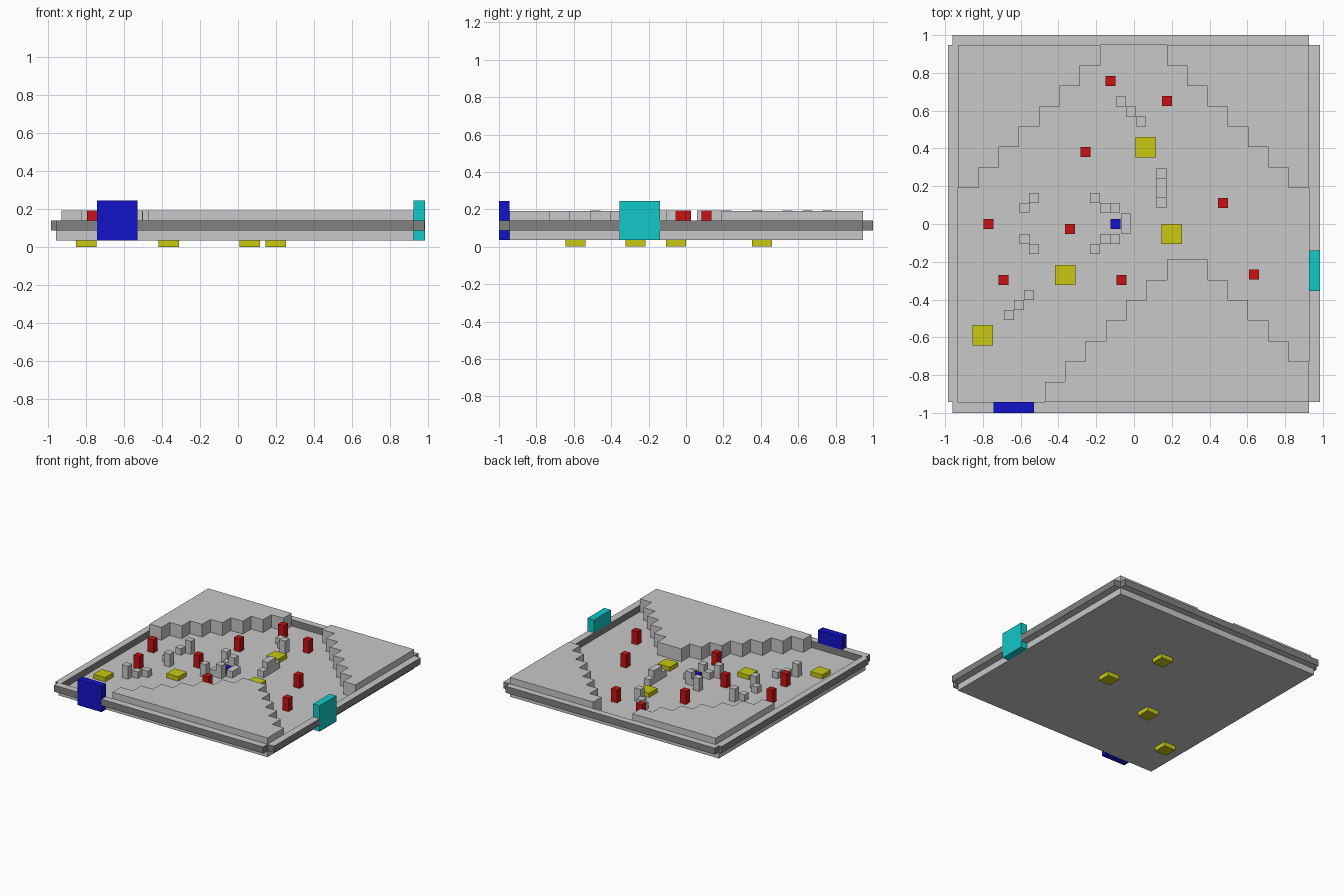
import bpy
import bmesh

cube = bpy.data.objects.get("Cube")
if cube:
    bpy.data.objects.remove(cube, do_unlink=True)


def material(name, r, g, b):
    mat = bpy.data.materials.new(name)
    mat.use_nodes = True
    mat.diffuse_color = (r, g, b, 1)
    mat.node_tree.nodes["Principled BSDF"].inputs["Base Color"].default_value = (r, g, b, 1)
    return mat


LOW, HIGH = 0.006, 0.58
stone = material("stone grey", HIGH, HIGH, HIGH)
dark = material("dark grey", 0.22, 0.22, 0.22)
red = material("red", HIGH, LOW, LOW)
blue = material("blue", LOW, LOW, HIGH)
cyan = material("cyan", LOW, HIGH, HIGH)
yellow = material("yellow", HIGH, HIGH, LOW)

# Shared levels and plan limits
V = 0.053                      # one block
STEP = 0.1075                  # one terrace step
BASE, FLOOR, RIM, TOP = 0.035, 0.087, 0.14, 0.192
LEFT, RIGHT, FRONT, BACK = -0.931, 0.926, -0.943, 0.947


def prism(name, outline, z0, z1, mat):
    """Extrude a plan outline between two heights."""
    bm = bmesh.new()
    face = bm.faces.new([bm.verts.new((x, y, z0)) for x, y in outline])
    ext = bmesh.ops.extrude_face_region(bm, geom=[face], use_keep_orig=True)
    for v in ext["geom"]:
        if isinstance(v, bmesh.types.BMVert):
            v.co.z = z1
    bmesh.ops.recalc_face_normals(bm, faces=bm.faces)
    mesh = bpy.data.meshes.new(name)
    bm.to_mesh(mesh)
    bm.free()
    mesh.materials.append(mat)
    obj = bpy.data.objects.new(name, mesh)
    bpy.context.collection.objects.link(obj)
    return obj


def box(name, x0, x1, y0, y1, z0, z1, mat):
    return prism(name, [(x0, y0), (x1, y0), (x1, y1), (x0, y1)], z0, z1, mat)


def block(name, x, y, height, mat, wide=V, deep=V):
    return box(name, x - wide / 2, x + wide / 2, y - deep / 2, y + deep / 2,
               FLOOR, FLOOR + height, mat)


def terrace(name, x0, dx, levels, edge):
    """Raised ground with one stair-stepped side and one straight side."""
    pts = [(x0, edge)]
    for i, y in enumerate(levels):
        pts += [(x0 + dx * i, y), (x0 + dx * (i + 1), y)]
    pts.append((x0 + dx * len(levels), edge))
    return prism(name, pts, FLOOR, TOP, stone)


# Floor slab
box("floor_slab", -0.96, RIGHT, FRONT, BACK, BASE, FLOOR, stone)

# Low rim with dark outward faces
rims = {
    "front_rim": (-0.96, RIGHT, -1.0, FRONT),
    "back_rim": (-0.96, RIGHT, BACK, 1.0),
    "right_rim": (-0.985, LEFT, FRONT, BACK),
    "left_rim": (RIGHT, 0.984, FRONT, BACK),
}
for name, area in rims.items():
    rim = box(name, *area, FLOOR, RIM, stone)
    rim.data.materials.append(dark)
    for p in rim.data.polygons:
        if abs(p.normal.z) < 0.5:
            p.material_index = 1

# Stepped raised ground
rise = [0.19 + 0.1083 * i for i in range(7)]
terrace("back_right_terrace", LEFT, STEP, rise, BACK)
terrace("back_left_terrace", RIGHT, -STEP, rise, BACK)
slope = [-0.187 - 0.1083 * i for i in range(7)]
terrace("front_terrace", RIGHT - 13 * STEP, STEP, slope[::-1] + slope[:6], FRONT)

# Doors, just proud of the rim
box("front_door", -0.745, -0.53, -1.001, FRONT, BASE, 0.245, blue)
box("side_door", RIGHT, 0.985, -0.355, -0.14, BASE, 0.245, cyan)

# Yellow pads passing through the floor
for x, y in [(-0.80, -0.59), (-0.365, -0.27), (0.20, -0.053), (0.063, 0.407)]:
    box("yellow_pad", x - 0.054, x + 0.054, y - 0.054, y + 0.054, 0, 0.122, yellow)

# Red pillars
for x, y in [(-0.124, 0.757), (0.175, 0.65), (-0.257, 0.38), (-0.77, 0),
             (-0.338, -0.026), (-0.69, -0.297), (-0.067, -0.297),
             (0.47, 0.11), (0.635, -0.268)]:
    block("red_pillar", x, y, 2 * V, red)

# Central marker and the mirrored ruins around it
block("blue_marker", -0.097, 0, V, blue)
block("ruin_center", -0.042, 0.003, V, stone, deep=2 * V)
for side in (1, -1):
    for x, y, tall in [(-0.53, 0.135, 2), (-0.58, 0.082, 1), (-0.206, 0.135, 2),
                       (-0.153, 0.082, 1), (-0.10, 0.082, 2)]:
        block("ruin_block", x, side * y + 0.003, tall * V, stone)

# Diagonal broken walls, tall at the front end
for x, y in [(-0.662, -0.483), (0.037, 0.543)]:
    lean = 1 if x < 0 else -1
    for i in range(3):
        block("broken_wall", x + lean * V * i, y + V * i, V if i else 2 * V, stone)

# Straight broken wall
block("straight_wall", 0.145, 0.19, 2 * V, stone, deep=2 * V)
for y in (0.19 - 1.5 * V, 0.19 + 1.5 * V):
    block("straight_wall_end", 0.145, y, V, stone)
